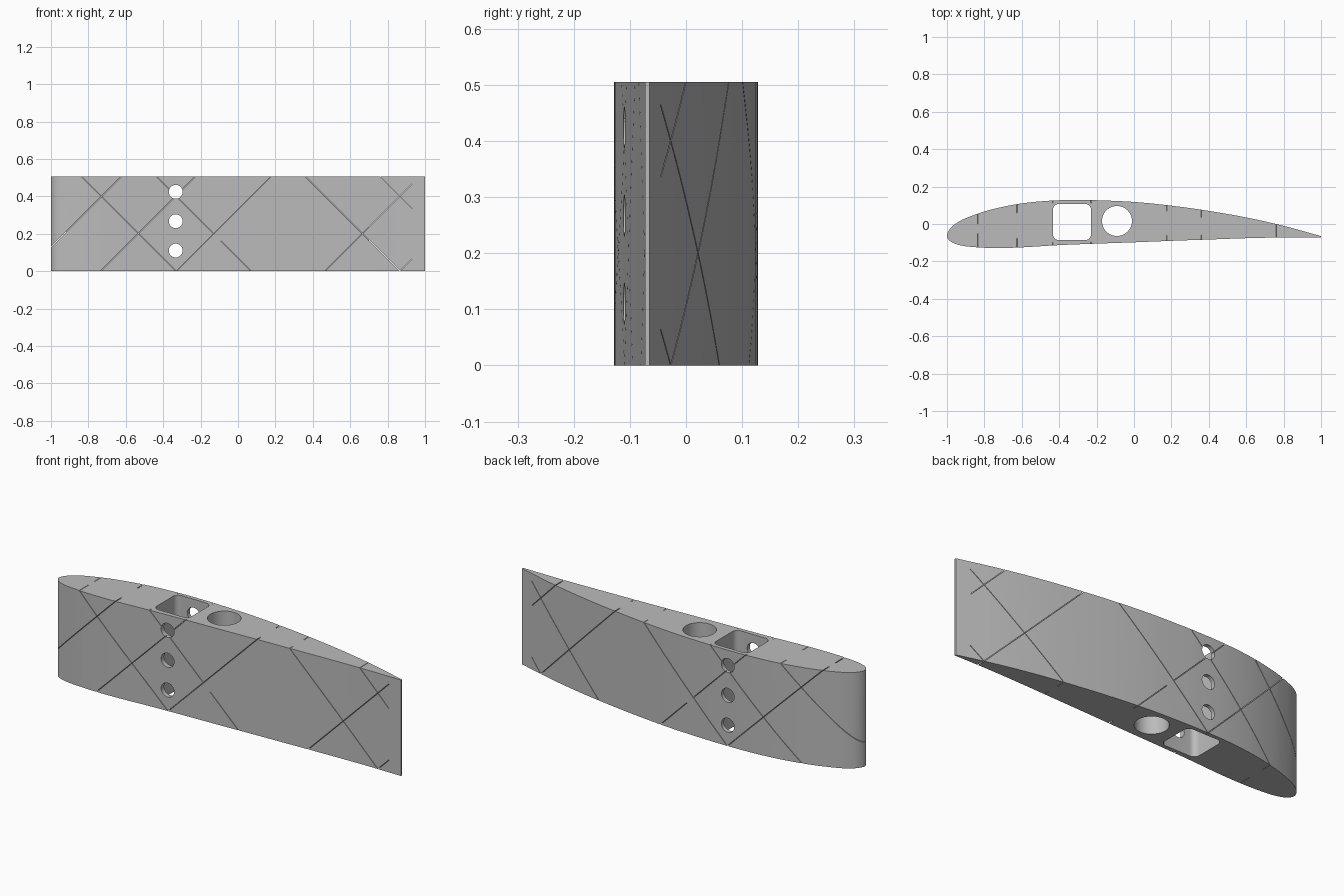
import bpy, bmesh, math
from mathutils import Vector

if "Cube" in bpy.data.objects:
    bpy.data.objects.remove(bpy.data.objects["Cube"])

H = 0.505  # span of the wing section


def prism(name, pts, lo, hi, axis='Z'):
    """Closed prism from a 2D outline, extruded along Z or Y."""
    bm = bmesh.new()
    put = (lambda p, h: (p[0], p[1], h)) if axis == 'Z' else (lambda p, h: (p[0], h, p[1]))
    a = [bm.verts.new(put(p, lo)) for p in pts]
    b = [bm.verts.new(put(p, hi)) for p in pts]
    bm.faces.new(a)
    bm.faces.new(b)
    for i in range(len(pts)):
        j = (i + 1) % len(pts)
        bm.faces.new((a[i], a[j], b[j], b[i]))
    bmesh.ops.recalc_face_normals(bm, faces=bm.faces)
    me = bpy.data.meshes.new(name)
    bm.to_mesh(me)
    bm.free()
    ob = bpy.data.objects.new(name, me)
    bpy.context.collection.objects.link(ob)
    return ob


def cut(target, cutter):
    """Subtract the cutter, then remove it."""
    mod = target.modifiers.new("cut", 'BOOLEAN')
    mod.operation, mod.solver, mod.object = 'DIFFERENCE', 'EXACT', cutter
    bpy.context.view_layer.objects.active = target
    bpy.ops.object.modifier_apply(modifier=mod.name)
    bpy.data.objects.remove(cutter)


def smooth_curve(p, n=4):
    """Catmull-Rom points through p."""
    q = [Vector(v) for v in p]
    q = [2 * q[0] - q[1]] + q + [2 * q[-1] - q[-2]]
    out = []
    for i in range(1, len(q) - 2):
        a, b, c, d = q[i - 1:i + 3]
        for k in range(n):
            t = k / n
            out.append(0.5 * (2 * b + (c - a) * t + (2 * a - 5 * b + 4 * c - d) * t * t
                              + (3 * b - a - 3 * c + d) * t ** 3))
    return out + [q[-2]]


def circle(cx, cy, r, n=48):
    return [(cx + r * math.cos(2 * math.pi * i / n), cy + r * math.sin(2 * math.pi * i / n))
            for i in range(n)]


# Airfoil body: upper trailing edge, around the nose, to lower trailing edge
foil = [(1, -.065), (.8, -.01), (.6, .035), (.4, .07), (.2, .098), (0, .118), (-.2, .127),
        (-.3, .128), (-.4, .127), (-.5, .121), (-.6, .11), (-.7, .092), (-.8, .067),
        (-.9, .031), (-.95, .004), (-.985, -.027), (-1, -.062), (-.985, -.09), (-.95, -.108),
        (-.9, -.119), (-.8, -.127), (-.7, -.128), (-.6, -.125), (-.4, -.113), (-.2, -.105),
        (0, -.098), (.2, -.09), (.4, -.083), (.6, -.076), (.8, -.072), (1, -.073)]
wing = prism("wing_section", smooth_curve(foil), 0, H)

# Rounded square spar channel
spar = []
for k, (cx, cy) in enumerate([(-.26, .077), (-.403, .077), (-.403, -.056), (-.26, -.056)]):
    for i in range(9):
        a = math.pi / 2 * (k + i / 8)
        spar.append((cx + .03 * math.cos(a), cy + .03 * math.sin(a)))
cut(wing, prism("spar_cutter", spar, -.1, H + .1))

# Round channel
cut(wing, prism("tube_cutter", circle(-.091, .016, .08), -.1, H + .1))

# Three cross holes through the skins
for z in (.11, .267, .424):
    cut(wing, prism("hole_cutter", circle(-.333, z, .037, 32), -.3, .3, 'Y'))

# Thin diagonal slits in the skin, stopping at a solid core
core = [(-.92, -.03), (-.84, 0), (-.435, .113), (-.23, .113), (.17, .07), (.36, .035),
        (.7, -.03), (.36, -.06), (.17, -.062), (-.23, -.096), (-.435, -.1), (-.84, -.05)]
E = .01
slits = [(-1.03, .1, 1, -.625), (-.846, H + E, -1, -.32), (-.745, -E, 1, -.22),
         (-.445, H + E, -1, -.135), (-.09, .16, -1, .08), (-.34, -E, 1, .18),
         (.35, H + E, -1, .875), (.455, -E, 1, .93), (.75, H + E, -1, .93),
         (.855, -E, 1, .93)]
W = .002
for x0, z0, s, x1 in slits:
    z1 = z0 + s * (x1 - x0)
    slit = prism("slit_cutter", [(x0 - W, z0), (x0 + W, z0), (x1 + W, z1), (x1 - W, z1)],
                 -.3, .3, 'Y')
    cut(slit, prism("core_cutter", core, -.2, H + .2))
    cut(wing, slit)

# Colour and shading
grey = bpy.data.materials.new("grey")
grey.diffuse_color = (.5, .5, .5, 1)
grey.use_nodes = True
grey.node_tree.nodes["Principled BSDF"].inputs["Base Color"].default_value = grey.diffuse_color
wing.data.materials.clear()
wing.data.materials.append(grey)
for p in wing.data.polygons:
    p.material_index = 0
bpy.ops.object.select_all(action='DESELECT')
wing.select_set(True)
bpy.context.view_layer.objects.active = wing
bpy.ops.object.shade_smooth_by_angle(angle=math.radians(25))
